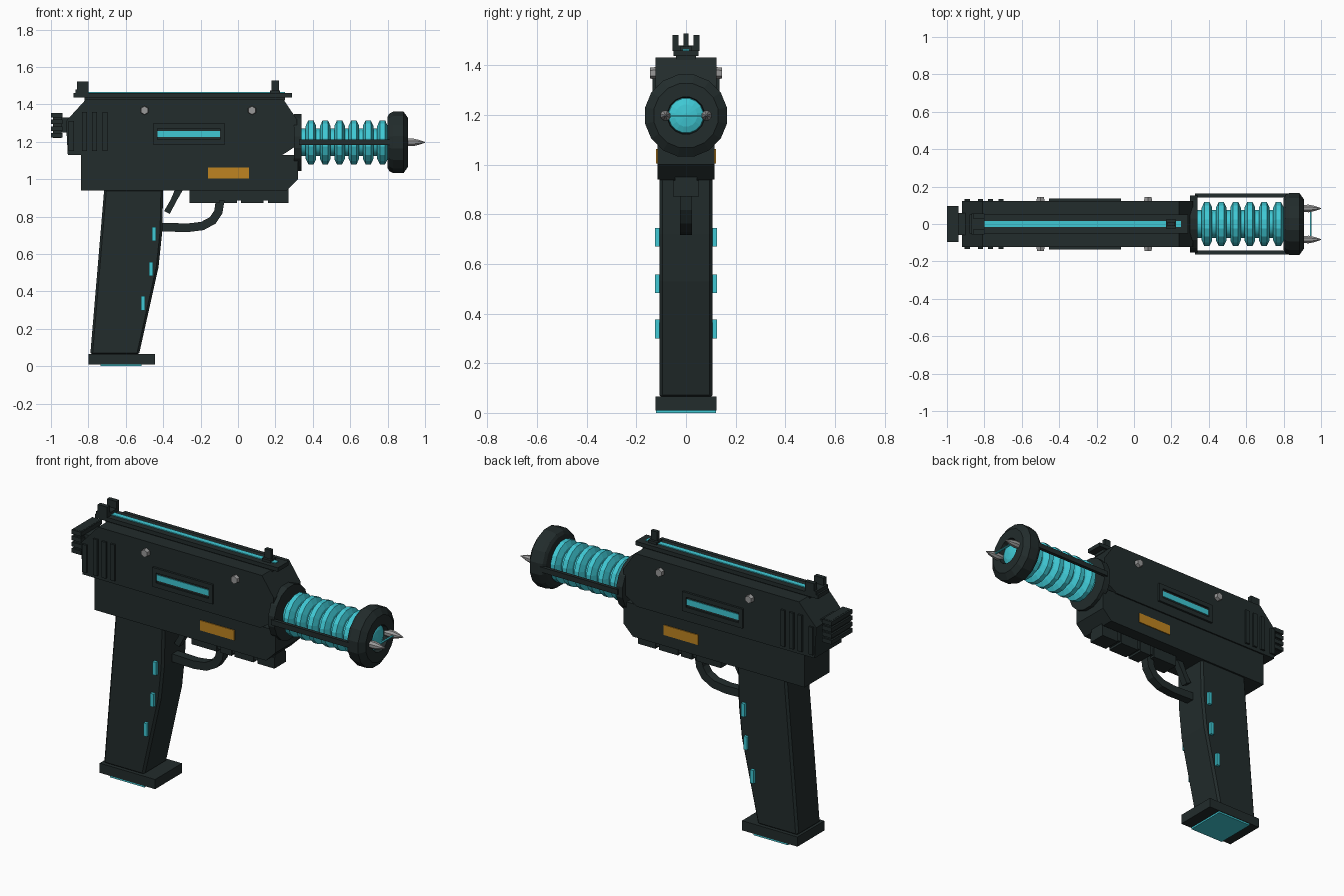
import bpy, bmesh, math
from mathutils import Vector, Matrix

cube = bpy.data.objects.get("Cube")
if cube:
    bpy.data.objects.remove(cube)


def material(name, colour):
    m = bpy.data.materials.new(name)
    m.use_nodes = True
    m.diffuse_color = (*colour, 1)
    bsdf = m.node_tree.nodes["Principled BSDF"]
    bsdf.inputs["Base Color"].default_value = (*colour, 1)
    bsdf.inputs["Roughness"].default_value = 0.6
    return m


DARK = material("dark gunmetal", (0.016, 0.025, 0.025))
CYAN = material("glowing cyan", (0.05, 0.58, 0.66))
AMBER = material("amber", (0.52, 0.23, 0.015))
STEEL = material("steel", (0.32, 0.32, 0.32))


def finish(name, bm, mat, smooth=False):
    bmesh.ops.recalc_face_normals(bm, faces=bm.faces)
    me = bpy.data.meshes.new(name)
    bm.to_mesh(me)
    bm.free()
    me.materials.append(mat)
    ob = bpy.data.objects.new(name, me)
    bpy.context.collection.objects.link(ob)
    if smooth:
        bpy.ops.object.select_all(action="DESELECT")
        ob.select_set(True)
        bpy.context.view_layer.objects.active = ob
        bpy.ops.object.shade_smooth_by_angle(angle=math.radians(35))
    return ob


def box(name, x, y, z, mat=DARK):
    """Box from (min, max) pairs."""
    bm = bmesh.new()
    bmesh.ops.create_cube(bm, size=1)
    for v in bm.verts:
        v.co = [(lo + hi) / 2 + c * (hi - lo) for c, (lo, hi) in zip(v.co, (x, y, z))]
    return finish(name, bm, mat)


def slab(name, outline, half, mat=DARK, bevel=0):
    """Side outline in x and z, extruded to both sides."""
    bm = bmesh.new()
    face = bm.faces.new([bm.verts.new((x, -half, z)) for x, z in outline])
    new = bmesh.ops.extrude_face_region(bm, geom=[face])["geom"]
    bmesh.ops.translate(bm, vec=(0, 2 * half, 0),
                        verts=[g for g in new if isinstance(g, bmesh.types.BMVert)])
    ob = finish(name, bm, mat)
    if bevel:
        mod = ob.modifiers.new("edge chamfer", "BEVEL")
        mod.width, mod.segments = bevel, 1
    return ob


def lathe(name, profile, mat, sides=16, y=0, z=1.197, smooth=False):
    """Rings of (x, radius) around an axis along x, with capped ends."""
    bm = bmesh.new()
    rings = []
    for x, r in profile:
        rings.append([bm.verts.new((x, y + r * math.cos(a), z + r * math.sin(a)))
                      for a in (math.tau * (i + .5) / sides for i in range(sides))])
    for a, b in zip(rings, rings[1:]):
        for i in range(sides):
            j = (i + 1) % sides
            bm.faces.new((a[i], a[j], b[j], b[i]))
    bm.faces.new(rings[0])
    bm.faces.new(rings[-1])
    return finish(name, bm, mat, smooth)


SIDES = (("right", -1), ("left", 1))


def side_box(name, x, z, inner, outer, mat=DARK):
    for label, s in SIDES:
        box(f"{label}_{name}", x, sorted((s * inner, s * outer)), z, mat)


# Upper and lower body
slab("upper_body", [(-.91, 1.13), (-.92, 1.31), (-.81, 1.43), (.24, 1.43),
                    (.315, 1.32), (.315, 1.18), (.23, 1.125)], .123)
slab("lower_frame", [(-.84, .94), (-.84, 1.13), (.32, 1.13), (.32, 1.0), (.26, .94)], .115)

# Top rail, its light strip and the sights
box("top_rail", (-.88, .29), (-.05, .05), (1.437, 1.46))
box("top_rail_base", (-.82, .25), (-.04, .04), (1.42, 1.44))
box("top_light", (-.80, .25), (-.015, .015), (1.458, 1.465), CYAN)
box("rear_sight_base", (-.87, -.80), (-.055, .055), (1.458, 1.48))
side_box("rear_sight_post", (-.86, -.80), (1.475, 1.522), .03, .055)
box("front_sight_base", (.17, .225), (-.025, .025), (1.458, 1.475))
box("front_sight_post", (.178, .218), (-.011, .011), (1.47, 1.527))

# Ribbed rear knob
box("rear_knob_stem", (-.96, -.90), (-.06, .06), (1.25, 1.33))
box("rear_knob", (-.99, -.945), (-.085, .085), (1.22, 1.355))
for i in range(4):
    z = 1.222 + i * .036
    box(f"rear_knob_rib_{i + 1}", (-1.0, -.938), (-.095, .095), (z, z + .024))

# Slide grip ribs
for i, (x, top) in enumerate(((-.89, 1.31), (-.82, 1.36), (-.765, 1.36), (-.71, 1.36))):
    side_box(f"grip_rib_{i + 1}", (x - .015, x + .012), (1.15, top), .11, .134)

# Side windows: four frame bars around a light strip
side_box("window_back", (-.45, -.08), (1.19, 1.29), .11, .126)
for i, (x, z) in enumerate((((-.455, -.07), (1.27, 1.297)), ((-.455, -.07), (1.185, 1.212)),
                            ((-.455, -.43), (1.212, 1.27)), ((-.095, -.07), (1.212, 1.27)))):
    side_box(f"window_frame_{i + 1}", x, z, .11, .135)
side_box("window_light", (-.43, -.095), (1.225, 1.258), .12, .13, CYAN)
side_box("amber_plate", (-.16, .06), (1.005, 1.063), .112, .12, AMBER)

# Hexagonal bolts
for label, s in SIDES:
    for end, x in (("rear", -.5), ("front", .075)):
        bm = bmesh.new()
        bmesh.ops.create_cone(bm, cap_ends=True, segments=6, radius1=.026, radius2=.022,
                              depth=.04, matrix=Matrix.Translation((x, s * .125, 1.368))
                              @ Matrix.Rotation(-s * math.pi / 2, 4, "X"))
        finish(f"{label}_{end}_bolt", bm, STEEL)

# Lower accessory rail
box("lower_rail", (-.26, .27), (-.045, .045), (.885, .95))
for i, (a, b) in enumerate(((-.26, -.10), (-.075, -.005), (.015, .135), (.16, .27))):
    box(f"lower_rail_block_{i + 1}", (a, b), (-.052, .052), (.872, .935))

# Grip with lights and base
slab("grip", [(-.715, .95), (-.40, .95), (-.405, .72), (-.425, .53), (-.53, .06), (-.79, .06)],
     .107, bevel=.012)
for i, (x, z) in enumerate(((-.45, .707), (-.465, .52), (-.508, .337))):
    side_box(f"grip_light_{i + 1}", (x - .011, x + .011), (z - .038, z + .038), .10, .124, CYAN)
box("grip_base", (-.80, -.445), (-.123, .123), (.01, .066))
box("base_light", (-.735, -.515), (-.12, .12), (0, .012), CYAN)

# Trigger and its guard
slab("trigger", [(-.335, .95), (-.29, .95), (-.325, .89), (-.365, .815), (-.395, .83), (-.36, .89)], .02)
path = [Vector(p) for p in ((-.43, .745), (-.27, .74), (-.19, .75), (-.135, .78),
                            (-.105, .825), (-.095, .89))]
outer, inner = [], []
for i, p in enumerate(path):
    d = (path[min(i + 1, len(path) - 1)] - path[max(i - 1, 0)]).normalized()
    n = Vector((-d.y, d.x)) * .023
    outer.append(p - n)
    inner.append(p + n)
slab("trigger_guard", outer + inner[::-1], .025)

# Energy coil barrel
lathe("barrel_collar", [(.30, .155), (.34, .155)], DARK)
lathe("barrel_core", [(.33, .075), (.82, .075)], CYAN, smooth=True)
for i in range(6):
    x = .39 + i * .0765
    lathe(f"coil_ring_{i + 1}", [(x - .028, .07), (x - .028, .09), (x - .014, .12),
                                 (x + .014, .12), (x + .028, .09), (x + .028, .07)], CYAN)
for label, s in SIDES:
    side = sorted((s * .142, s * .162))
    box(f"{label}_barrel_rod", (.325, .83), side, (1.182, 1.212))

# Muzzle with recessed light, prongs and arc
lathe("muzzle", [(.80, .14), (.81, .158), (.83, .168), (.885, .168), (.91, .132),
                 (.91, .076), (.875, .072)], DARK)
lathe("muzzle_light", [(.87, .076), (.885, .07), (.895, .045), (.90, .01)], CYAN)
for label, s in SIDES:
    lathe(f"{label}_prong", [(.89, .02), (.935, .022), (.965, .015), (1.0, .002)], STEEL,
          sides=8, y=s * .083, smooth=True)
box("energy_arc", (.94, .95), (-.065, .065), (1.194, 1.2), CYAN)
